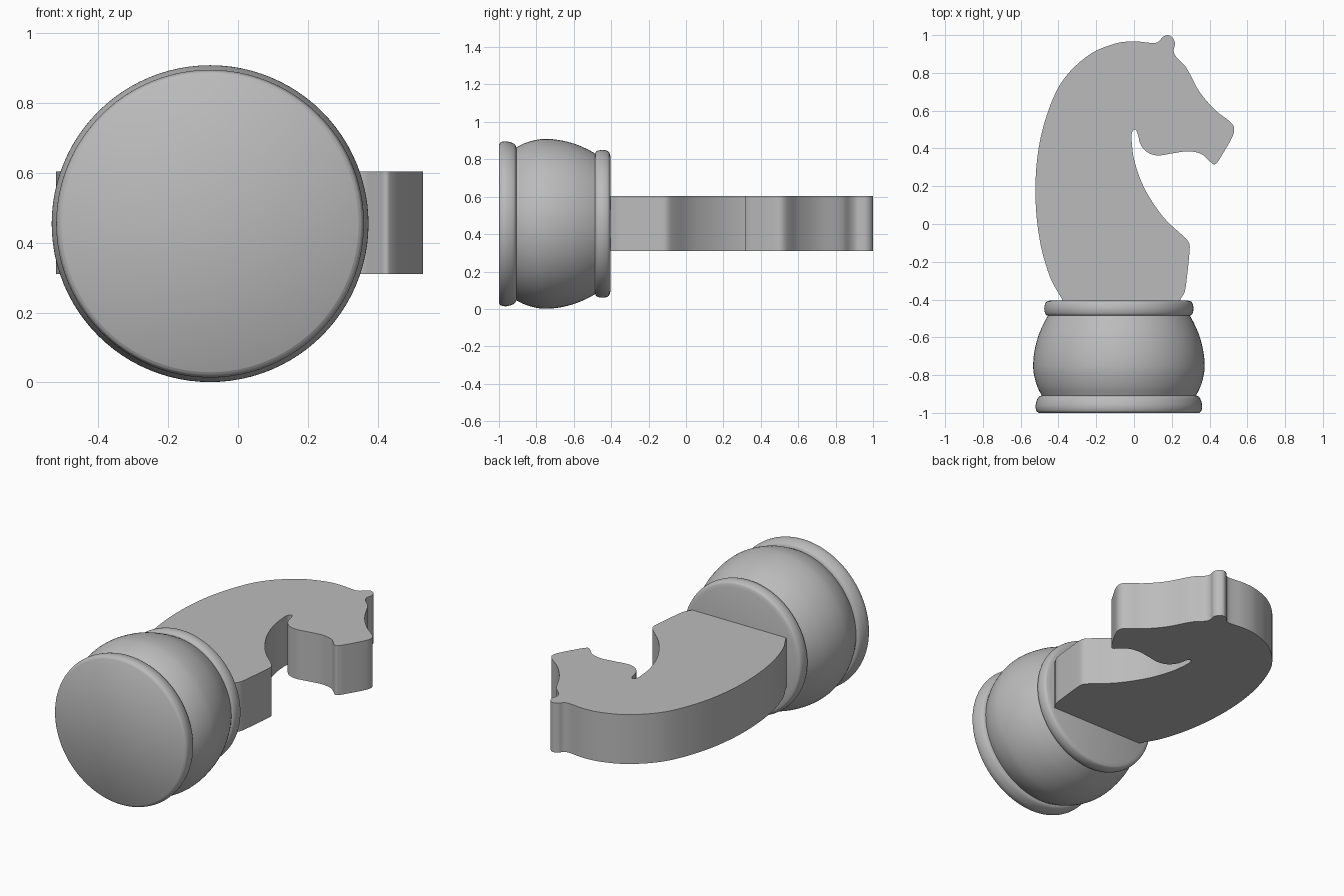
import bpy
import bmesh
import math
from mathutils import Vector
from mathutils.geometry import interpolate_bezier

default_cube = bpy.data.objects.get("Cube")
if default_cube:
    bpy.data.objects.remove(default_cube, do_unlink=True)

AXIS_X, AXIS_Z = -0.08, 0.455
SLAB_BOTTOM, SLAB_TOP = 0.31, 0.605

grey = bpy.data.materials.new("plain grey")
grey.use_nodes = True
colour = (0.5, 0.5, 0.5, 1)
grey.diffuse_color = colour
grey.node_tree.nodes["Principled BSDF"].inputs["Base Color"].default_value = colour


def make_object(name, bm, angle):
    bmesh.ops.recalc_face_normals(bm, faces=bm.faces[:])
    mesh = bpy.data.meshes.new(name)
    bm.to_mesh(mesh)
    bm.free()
    obj = bpy.data.objects.new(name, mesh)
    bpy.context.collection.objects.link(obj)
    mesh.materials.append(grey)
    bpy.ops.object.select_all(action="DESELECT")
    obj.select_set(True)
    bpy.context.view_layer.objects.active = obj
    bpy.ops.object.shade_smooth_by_angle(angle=math.radians(angle))
    return obj


def smooth_path(points, steps=7):
    """Curve through the points, with handles scaled to each segment."""
    pts = [Vector((x, y, 0)) for x, y in points]
    last = len(pts) - 1
    slopes = [(pts[min(i + 1, last)] - pts[max(i - 1, 0)]).normalized()
              for i in range(len(pts))]
    path = [pts[0]]
    for i in range(last):
        start, end = pts[i], pts[i + 1]
        reach = (end - start).length / 3
        path += interpolate_bezier(start, start + slopes[i] * reach,
                                   end - slopes[i + 1] * reach, end, steps)[1:]
    return path


def turned_part(name, profile, segments=96):
    """Lathe a (radius, y) profile around the lying axis, with closed ends."""
    bm = bmesh.new()
    rings = []
    for radius, y in profile:
        ring = []
        for i in range(segments):
            a = math.tau * i / segments
            ring.append(bm.verts.new((AXIS_X + radius * math.cos(a), y,
                                      AXIS_Z + radius * math.sin(a))))
        rings.append(ring)
    for low, high in zip(rings, rings[1:]):
        for i in range(segments):
            j = (i + 1) % segments
            bm.faces.new((low[i], low[j], high[j], high[i]))
    bm.faces.new(rings[0])
    bm.faces.new(rings[-1])
    return make_object(name, bm, 40)


def rounded(points):
    return [(p.x, p.y) for p in smooth_path(points)]


# Turned base: foot ring, bulging body, collar ring
turned_part("foot_ring", rounded([
    (0.425, -1), (0.436, -0.99), (0.441, -0.965), (0.435, -0.935),
    (0.424, -0.915), (0.408, -0.907)]))
turned_part("base_body", rounded([
    (0.405, -0.915), (0.432, -0.86), (0.449, -0.8), (0.454, -0.75),
    (0.448, -0.68), (0.429, -0.6), (0.4, -0.53), (0.37, -0.475)]))
turned_part("collar_ring", rounded([
    (0.365, -0.488), (0.385, -0.481), (0.394, -0.46), (0.394, -0.435),
    (0.385, -0.413), (0.365, -0.405)]))

# Flat horse head: outline from the back of the neck round to the chest
back = [(-.38, -.4), (-.445, -.28), (-.5, -.08), (-.522, .16), (-.505, .4),
        (-.45, .61), (-.37, .77), (-.235, .897), (-.1, .955), (0, .967),
        (.11, .958)]
ear = [(.135, .97), (.15, .988), (.178, 1), (.205, .985), (.217, .957),
       (.21, .915), (.225, .883)]
face = [(.272, .835), (.347, .7), (.43, .603), (.51, .54), (.53, .508),
        (.522, .465), (.463, .36), (.44, .326), (.424, .315), (.4, .333)]
jaw = [(.357, .37), (.29, .385), (.21, .375), (.125, .363), (.07, .38),
       (.034, .423), (.02, .476), (.005, .5), (-.01, .485)]
chest = [(-.013, .45), (0, .344), (.04, .222), (.095, .12), (.17, .02),
         (.267, -.07), (.291, -.1), (.295, -.13), (.278, -.3), (.268, -.36),
         (.245, -.4)]
outline = smooth_path(back + ear + face + jaw + chest)
# Tuck the neck slightly into the collar
outline = [Vector((-.38, -.42, 0))] + outline + [Vector((.245, -.42, 0))]

bm = bmesh.new()
slab = bm.faces.new([bm.verts.new((p.x, p.y, SLAB_BOTTOM)) for p in outline])
sides = bmesh.ops.extrude_face_region(bm, geom=[slab], use_keep_orig=True)
top_verts = [g for g in sides["geom"] if isinstance(g, bmesh.types.BMVert)]
bmesh.ops.translate(bm, verts=top_verts, vec=(0, 0, SLAB_TOP - SLAB_BOTTOM))
make_object("horse_head", bm, 40)
